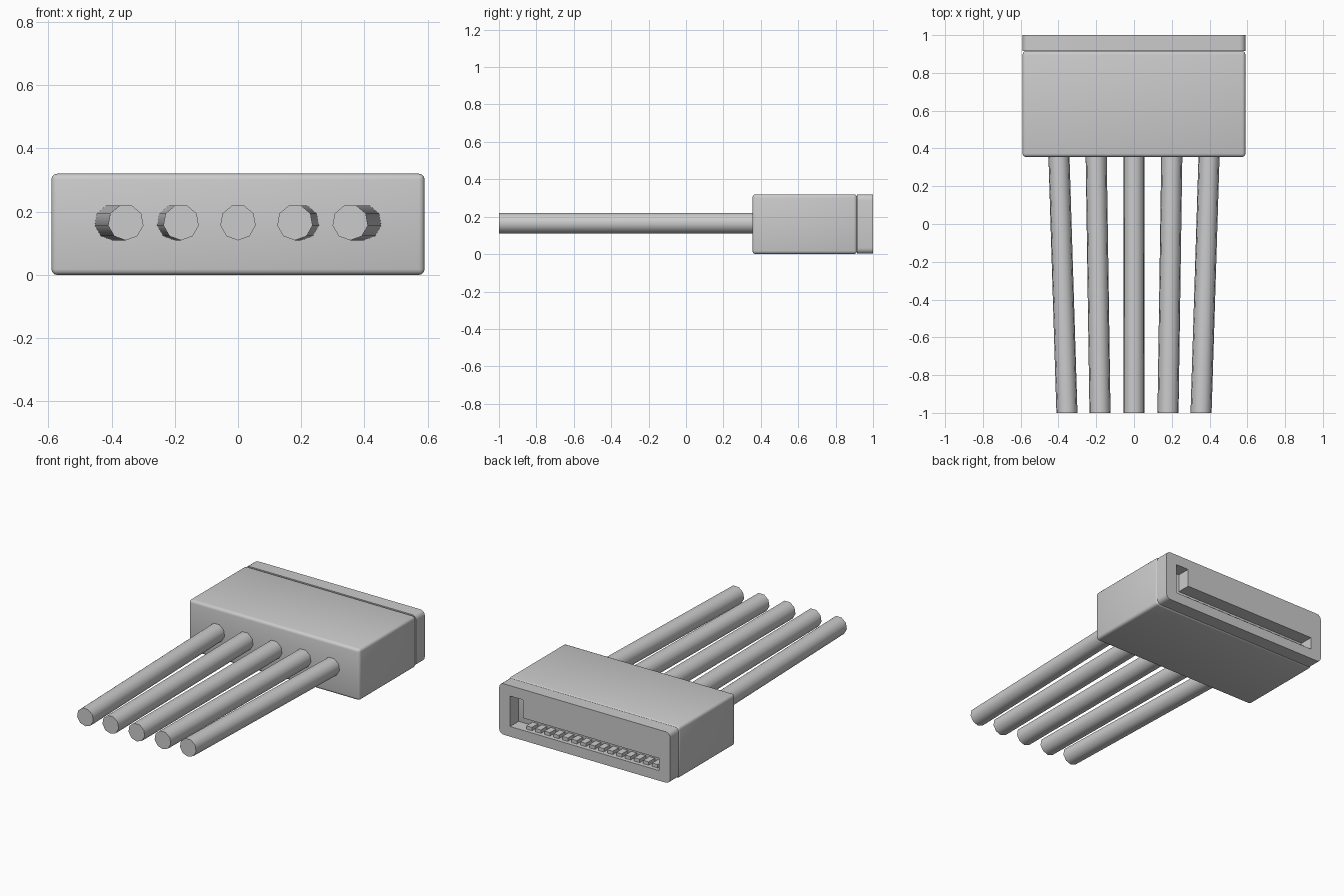
import bpy, bmesh, math
from mathutils import Matrix, Vector

if "Cube" in bpy.data.objects:
    bpy.data.objects.remove(bpy.data.objects["Cube"])

GREY = bpy.data.materials.new("light_grey_plastic")
GREY.use_nodes = True
GREY.diffuse_color = (0.6, 0.6, 0.6, 1)
GREY.node_tree.nodes["Principled BSDF"].inputs["Base Color"].default_value = GREY.diffuse_color


def finish(name, bm, angle=35):
    """Turn a bmesh into a shaded, coloured object."""
    bmesh.ops.recalc_face_normals(bm, faces=bm.faces)
    mesh = bpy.data.meshes.new(name)
    bm.to_mesh(mesh)
    bm.free()
    mesh.materials.append(GREY)
    obj = bpy.data.objects.new(name, mesh)
    bpy.context.collection.objects.link(obj)
    bpy.ops.object.select_all(action="DESELECT")
    obj.select_set(True)
    bpy.context.view_layer.objects.active = obj
    bpy.ops.object.shade_smooth_by_angle(angle=math.radians(angle))
    return obj


def add_box(bm, lo, hi):
    size, mid = Vector(hi) - Vector(lo), (Vector(hi) + Vector(lo)) / 2
    matrix = Matrix.Translation(mid) @ Matrix.Diagonal((*size, 1))
    return bmesh.ops.create_cube(bm, size=1, matrix=matrix)


def rounded_rect(x, z0, z1, r, steps=4):
    points = []
    corners = [(x - r, z1 - r), (r - x, z1 - r), (r - x, z0 + r), (x - r, z0 + r)]
    for quarter, (cx, cz) in enumerate(corners):
        for i in range(steps + 1):
            a = math.pi / 2 * (quarter + i / steps)
            points.append((cx + r * math.cos(a), cz + r * math.sin(a)))
    return points


# Main housing with softly rounded edges
HALF, TOP, BACK = 0.59, 0.32, 0.915
bm = bmesh.new()
add_box(bm, (-HALF, 0.355, 0), (HALF, BACK, TOP))
bmesh.ops.bevel(bm, geom=bm.edges[:], offset=0.018, segments=3, profile=0.5, affect="EDGES")
finish("housing", bm)

# Mating collar: rounded plate with an L-shaped opening
outline = rounded_rect(HALF, 0.002, TOP, 0.03)
slot = [(0.515, 0.065), (-0.515, 0.065), (-0.515, 0.142),
        (0.425, 0.142), (0.425, 0.255), (0.515, 0.255)]
curve = bpy.data.curves.new("collar_profile", "CURVE")
curve.dimensions, curve.fill_mode = "2D", "BOTH"
curve.extrude = (1 - BACK) / 2
for points in (outline, slot):
    spline = curve.splines.new("POLY")
    spline.points.add(len(points) - 1)
    for p, (x, z) in zip(spline.points, points):
        p.co = (x, z, 0, 1)
    spline.use_cyclic_u = True
helper = bpy.data.objects.new("collar_profile", curve)
bpy.context.collection.objects.link(helper)
bpy.context.view_layer.update()
filled = bpy.data.meshes.new_from_object(helper)
bpy.data.objects.remove(helper)
bm = bmesh.new()
bm.from_mesh(filled)
bmesh.ops.remove_doubles(bm, verts=bm.verts, dist=0.0001)
place = Matrix.Translation((0, (1 + BACK) / 2, 0)) @ Matrix.Rotation(math.pi / 2, 4, "X")
bmesh.ops.transform(bm, matrix=place, verts=bm.verts)
finish("collar", bm)

# Row of contacts on the floor of the opening
bm = bmesh.new()
for i in range(15):
    x = 0.4 - i * 0.062
    add_box(bm, (x - 0.019, BACK - 0.01, 0.06), (x + 0.019, 0.975, 0.086))
finish("contacts", bm)

# Five nine-sided wires that draw together toward the front
SIDES, RADIUS, WIRE_Z = 9, 0.0567, 0.166
for name, back_x, front_x in (("centre_wire", 0, 0), ("inner_wire", 0.2, 0.18),
                              ("outer_wire", 0.397, 0.355)):
    for side, label in ((1, "left_"), (-1, "right_")):
        if back_x == 0 and side < 0:
            continue
        bm = bmesh.new()
        rings = []
        for x, y in ((front_x, -1), (back_x, 0.35), (back_x, 0.4)):
            ring = []
            for i in range(SIDES):
                a = -math.pi / 2 + math.tau * i / SIDES
                ring.append(bm.verts.new((side * x + RADIUS * math.cos(a), y,
                                          WIRE_Z + RADIUS * math.sin(a))))
            rings.append(ring)
        for a, b in zip(rings, rings[1:]):
            for i in range(SIDES):
                j = (i + 1) % SIDES
                bm.faces.new((a[i], a[j], b[j], b[i]))
        bm.faces.new(rings[0])
        bm.faces.new(rings[-1])
        finish((label if back_x else "") + name, bm, 50)
